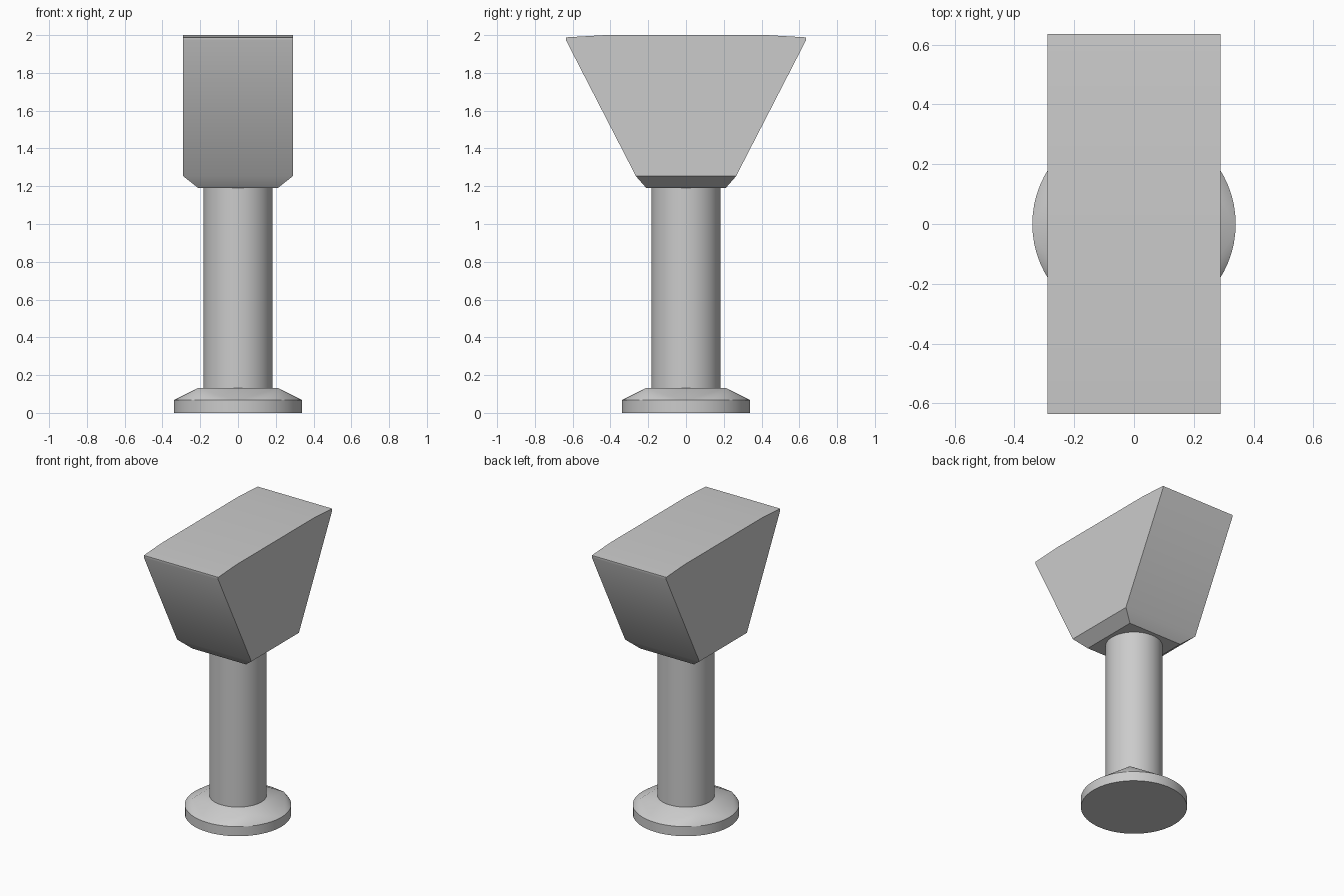
import bpy
import bmesh
import math

if "Cube" in bpy.data.objects:
    bpy.data.objects.remove(bpy.data.objects["Cube"], do_unlink=True)

# Single grey material
grey = bpy.data.materials.new("plain grey")
grey.use_nodes = True
COLOUR = (0.6, 0.6, 0.6, 1)
grey.diffuse_color = COLOUR
grey.node_tree.nodes["Principled BSDF"].inputs["Base Color"].default_value = COLOUR


def finish(name, bm):
    bmesh.ops.recalc_face_normals(bm, faces=bm.faces)
    mesh = bpy.data.meshes.new(name)
    bm.to_mesh(mesh)
    bm.free()
    obj = bpy.data.objects.new(name, mesh)
    bpy.context.collection.objects.link(obj)
    mesh.materials.append(grey)
    bpy.ops.object.select_all(action="DESELECT")
    obj.select_set(True)
    bpy.context.view_layer.objects.active = obj
    bpy.ops.object.shade_smooth_by_angle(angle=math.radians(30))
    return obj


def rectangle(bm, hx, hy, z):
    return [bm.verts.new((sx * hx, sy * hy, z))
            for sx, sy in ((-1, -1), (1, -1), (1, 1), (-1, 1))]


def circle(bm, radius, z, sides=64):
    turns = [2 * math.pi * i / sides for i in range(sides)]
    return [bm.verts.new((radius * math.cos(a), radius * math.sin(a), z)) for a in turns]


def loft(bm, rings):
    for low, high in zip(rings, rings[1:]):
        for i in range(len(low)):
            j = (i + 1) % len(low)
            bm.faces.new((low[i], low[j], high[j], high[i]))
    bm.faces.new(rings[0][::-1])
    bm.faces.new(rings[-1])


# Foot: round disc blending into a square top
bm = bmesh.new()
circle(bm, 0.34, 0)
circle(bm, 0.34, 0.067)
rectangle(bm, 0.21, 0.21, 0.132)
bmesh.ops.convex_hull(bm, input=bm.verts)
bmesh.ops.dissolve_limit(bm, angle_limit=0.01, verts=bm.verts, edges=bm.edges)
finish("foot", bm)

# Round column
bm = bmesh.new()
loft(bm, [circle(bm, 0.183, z) for z in (0.132, 1.19)])
finish("column", bm)

# Flared head: chamfered underside, widening front to back, slightly crowned top
bm = bmesh.new()
sections = [(0.21, 0.21, 1.19), (0.29, 0.265, 1.253), (0.29, 0.635, 1.972),
            (0.29, 0.635, 1.988), (0.29, 0.43, 2.0)]
loft(bm, [rectangle(bm, *s) for s in sections])
finish("head", bm)
